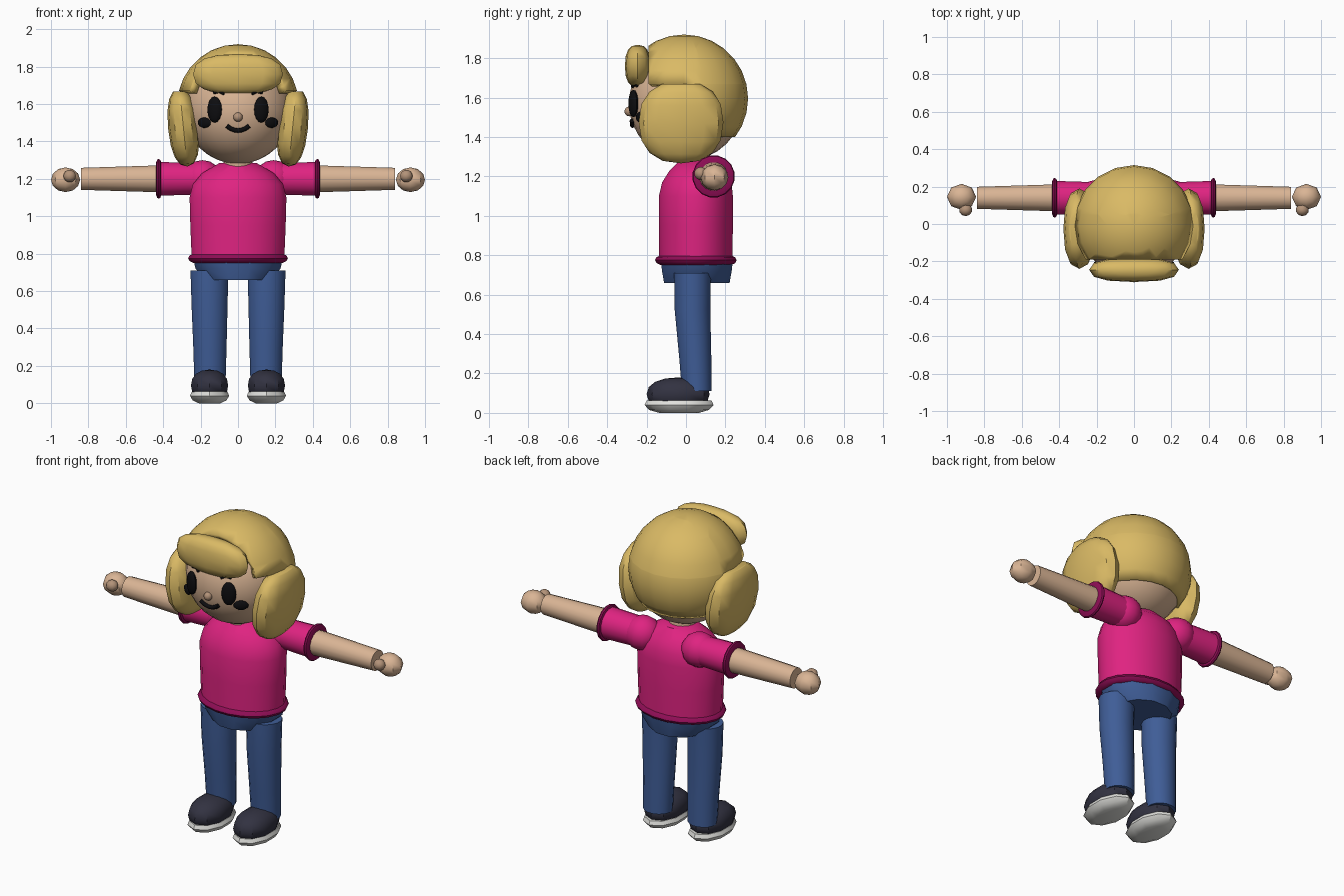
import bpy, bmesh, math
from mathutils import Vector, Matrix

cube = bpy.data.objects.get("Cube")
if cube:
    bpy.data.objects.remove(cube, do_unlink=True)


def material(name, r, g, b):
    m = bpy.data.materials.new(name)
    m.use_nodes = True
    m.diffuse_color = (r, g, b, 1)
    bsdf = next(n for n in m.node_tree.nodes if n.type == 'BSDF_PRINCIPLED')
    bsdf.inputs["Base Color"].default_value = (r, g, b, 1)
    bsdf.inputs["Roughness"].default_value = 0.8
    return m


hair = material("blonde hair", .70, .49, .13)
skin = material("skin", .70, .46, .30)
dark_skin = material("shaded skin", .45, .29, .19)
pink = material("pink shirt", .74, .017, .22)
trim = material("dark pink trim", .27, .004, .09)
denim = material("blue denim", .05, .11, .31)
leather = material("dark shoe", .032, .032, .053)
rubber = material("white sole", .75, .75, .72)
black = material("black", .004, .004, .005)


def finish(name, bm, mat, angle=40):
    bmesh.ops.recalc_face_normals(bm, faces=bm.faces)
    me = bpy.data.meshes.new(name)
    bm.to_mesh(me)
    bm.free()
    me.materials.append(mat)
    ob = bpy.data.objects.new(name, me)
    bpy.context.collection.objects.link(ob)
    bpy.ops.object.select_all(action='DESELECT')
    ob.select_set(True)
    bpy.context.view_layer.objects.active = ob
    bpy.ops.object.shade_smooth_by_angle(angle=math.radians(angle))
    return ob


def blob(name, center, radii, mat, seg=12, rings=8, power=1.0, rot=(0, 0, 0), top=None):
    """Ellipsoid; a power below one squares it off, top slices it flat."""
    bm = bmesh.new()
    bmesh.ops.create_uvsphere(bm, u_segments=seg, v_segments=rings, radius=1)
    turn = Matrix.Rotation(rot[2], 3, 'Z') @ Matrix.Rotation(rot[1], 3, 'Y') @ Matrix.Rotation(rot[0], 3, 'X')
    for v in bm.verts:
        p = [math.copysign(abs(c) ** power, c) * r for c, r in zip(v.co, radii)]
        v.co = turn @ Vector(p) + Vector(center)
    if top:
        bmesh.ops.bisect_plane(bm, geom=bm.verts[:] + bm.edges[:] + bm.faces[:],
                               plane_co=(0, 0, top), plane_no=(0, 0, 1), clear_outer=True)
        bmesh.ops.holes_fill(bm, edges=[e for e in bm.edges if e.is_boundary])
    return finish(name, bm, mat)


def loft(name, sections, mat, axis='z', seg=16):
    """Skin elliptical rings (centre x, y, z, radius a, radius b) along z or x."""
    bm = bmesh.new()
    rings = []
    for x, y, z, a, b in sections:
        ring = []
        for i in range(seg):
            t = math.tau * (i + .5) / seg
            c, s = a * math.cos(t), b * math.sin(t)
            ring.append(bm.verts.new((x + c, y + s, z) if axis == 'z' else (x, y + c, z + s)))
        rings.append(ring)
    for lo, hi in zip(rings, rings[1:]):
        for i in range(seg):
            j = (i + 1) % seg
            bm.faces.new((lo[i], lo[j], hi[j], hi[i]))
    bm.faces.new(rings[0])
    bm.faces.new(rings[-1])
    return finish(name, bm, mat)


HEAD_Z, HEAD_R = 1.57, .29


def on_face(x, z, out=0):
    return (x, -math.sqrt(HEAD_R ** 2 - x * x - (z - HEAD_Z) ** 2) - out, z)


def tube(name, points, radius, mat):
    cu = bpy.data.curves.new(name, 'CURVE')
    cu.dimensions = '3D'
    cu.bevel_depth = radius
    cu.bevel_resolution = 2
    cu.use_fill_caps = True
    sp = cu.splines.new('POLY')
    sp.points.add(len(points) - 1)
    for p, co in zip(sp.points, points):
        p.co = (*co, 1)
    cu.materials.append(mat)
    ob = bpy.data.objects.new(name, cu)
    bpy.context.collection.objects.link(ob)


# Head and neck
blob("head", (0, 0, HEAD_Z), (HEAD_R,) * 3, skin, 24, 16)
loft("neck", [(0, .04, 1.2, .08, .08), (0, .02, 1.36, .08, .08)], skin)

# Hair cap: sphere opened for the face and trimmed at the nape
bm = bmesh.new()
bmesh.ops.create_uvsphere(bm, u_segments=20, v_segments=14, radius=.325,
                          matrix=Matrix.Translation((0, -.01, 1.595)))
for co, no in (((0, 0, 1.40), (0, 0, 1)), ((0, 0, 1.67), (0, 0, 1)),
               ((0, -.19, 0), (0, 1, 0)), ((0, .05, 0), (0, 1, 0))):
    bmesh.ops.bisect_plane(bm, geom=bm.verts[:] + bm.edges[:] + bm.faces[:], plane_co=co, plane_no=no)
gone = []
for f in bm.faces:
    c = f.calc_center_median()
    if c.z < 1.40 or c.y < -.19 or (c.y < .05 and c.z < 1.67):
        gone.append(f)
bmesh.ops.delete(bm, geom=gone, context='FACES')
cap = finish("hair_cap", bm, hair)
shell = cap.modifiers.new("thickness", 'SOLIDIFY')
shell.thickness = .045
shell.offset = -1

# Fringe
blob("hair_fringe", (0, -.245, 1.76), (.24, .065, .108), hair, 12, 8, .8)

# Nose and mouth
blob("nose", on_face(0, 1.53), (.025,) * 3, dark_skin)
tube("mouth", [on_face(x, 1.458 + 7 * x * x, .004) for x in (-.06, -.04, -.02, 0, .02, .04, .06)], .012, black)

# Shirt and hips
loft("shirt", [(0, .05, .76, .25, .188), (0, .05, .95, .258, .19), (0, .05, 1.1, .262, .19),
               (0, .055, 1.17, .245, .178), (0, .06, 1.23, .195, .145), (0, .06, 1.285, .1, .09)],
     pink, seg=20)
loft("shirt_hem", [(0, .05, .75, .24, .18), (0, .05, .76, .262, .202), (0, .05, .775, .27, .21),
                   (0, .05, .79, .262, .202), (0, .05, .80, .24, .18)], trim, seg=20)
loft("hips", [(0, .055, .78, .25, .19), (0, .055, .72, .235, .183), (0, .055, .66, .175, .172)], denim, seg=12)

# Paired parts
for s, side in ((1, "left"), (-1, "right")):
    # Face details and side hair
    blob(side + "_eye", on_face(s * .125, 1.57, .005), (.042, .022, .07), black, rot=(0, 0, s * .4))
    blob(side + "_cheek", on_face(s * .18, 1.50, .012), (.042, .014, .028), black, rot=(0, 0, s * .6))
    tube(side + "_brow", [on_face(s * x, z, .006) for x, z in ((.075, 1.655), (.10, 1.667), (.13, 1.66))], .008, black)
    blob(side + "_hair_lock", (s * .292, -.025, 1.475), (.082, .215, .21), hair, 12, 8, .85,
         (0, s * .1, 0), 1.668)

    # Sleeve and cuff
    blob(side + "_shoulder", (s * .19, .14, 1.2), (.105, .1, .1), pink)
    loft(side + "_sleeve", [(s * .2, .14, 1.2, .085, .085), (s * .42, .14, 1.2, .092, .092)], pink, 'x')
    loft(side + "_cuff", [(s * x, .14, 1.2, r, r) for x, r in
                          ((.41, .088), (.416, .104), (.424, .108), (.432, .104), (.438, .088))], trim, 'x')

    # Arm and hand
    loft(side + "_arm", [(s * .3, .14, 1.2, .077, .077), (s * .84, .14, 1.2, .06, .06)], skin, 'x')
    blob(side + "_hand", (s * .922, .145, 1.195), (.078, .07, .066), skin, 8, 6)
    blob(side + "_thumb", (s * .9, .075, 1.215), (.035, .033, .033), dark_skin, 10, 8)

    # Leg
    loft(side + "_leg", [(s * .15, .055, .11, .085, .077), (s * .15, .047, .28, .09, .083),
                         (s * .152, .033, .52, .098, .092), (s * .153, .033, .71, .103, .095)], denim, seg=16)

    # Shoe
    blob(side + "_shoe", (s * .152, -.04, .095), (.104, .16, .085), leather, 10, 8, .9)
    loft(side + "_sole", [(s * .152, -.035, 0, .06, .1), (s * .152, -.035, .015, .095, .152),
                          (s * .152, -.035, .04, .11, .175), (s * .152, -.035, .062, .10, .165)],
         rubber, seg=10)
